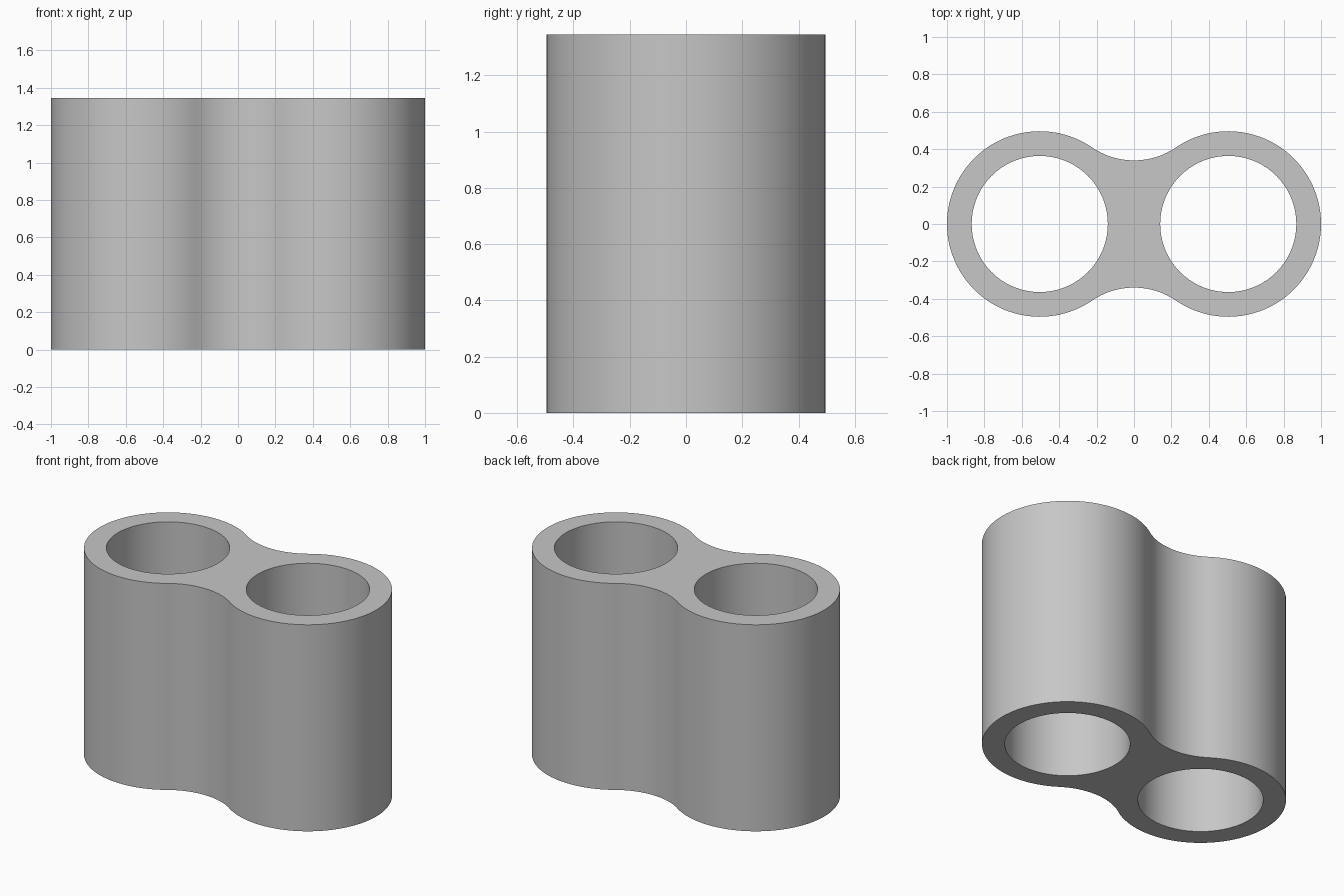
import bpy, bmesh, math
from mathutils import Vector

cube = bpy.data.objects.get("Cube")
if cube:
    bpy.data.objects.remove(cube, do_unlink=True)

HEIGHT = 1.345
OUTER_R, HOLE_R = 0.496, 0.364
CENTRE = 1 - OUTER_R
WAIST = 0.34

# Concave waist arc tangent to both round ends
gap = OUTER_R - WAIST
waist_y = (CENTRE**2 - gap**2) / (2 * gap)
waist_r = waist_y - WAIST
tangent = math.atan2(waist_y, CENTRE)   # tangent point lies at pi - tangent on the +x end


def arc(cx, cy, r, start, end, steps):
    """Points along an arc, without the last one."""
    angles = [start + (end - start) * i / steps for i in range(steps)]
    return [Vector((cx + r * math.cos(a), cy + r * math.sin(a), 0)) for a in angles]


# Half of the outline, turned about the centre for the other half
half = arc(CENTRE, 0, OUTER_R, tangent - math.pi, math.pi - tangent, 64)
half += arc(0, waist_y, waist_r, -tangent, tangent - math.pi, 24)
outline = half + [-p for p in half]
holes = [arc(s * CENTRE, 0, HOLE_R, 0, 2 * math.pi, 72) for s in (-1, 1)]

# Flat cross-section with two holes
bm = bmesh.new()
for loop in [outline] + holes:
    verts = [bm.verts.new(p) for p in loop]
    for a, b in zip(verts, verts[1:] + verts[:1]):
        bm.edges.new((a, b))
bmesh.ops.triangle_fill(bm, edges=bm.edges[:], use_beauty=True, normal=(0, 0, 1))

# Raise it into a solid double sleeve
raised = bmesh.ops.extrude_face_region(bm, geom=bm.faces[:], use_keep_orig=True)
top = [v for v in raised["geom"] if isinstance(v, bmesh.types.BMVert)]
bmesh.ops.translate(bm, verts=top, vec=(0, 0, HEIGHT))
bmesh.ops.recalc_face_normals(bm, faces=bm.faces[:])

mesh = bpy.data.meshes.new("double_sleeve")
bm.to_mesh(mesh)
bm.free()
sleeve = bpy.data.objects.new("double_sleeve", mesh)
bpy.context.collection.objects.link(sleeve)

# Plain grey material
grey = bpy.data.materials.new("light_grey")
grey.use_nodes = True
colour = (0.57, 0.57, 0.57, 1)
grey.diffuse_color = colour
grey.node_tree.nodes["Principled BSDF"].inputs["Base Color"].default_value = colour
mesh.materials.append(grey)

# Smooth walls, crisp rims
bpy.ops.object.select_all(action="DESELECT")
sleeve.select_set(True)
bpy.context.view_layer.objects.active = sleeve
bpy.ops.object.shade_smooth_by_angle(angle=math.radians(30))
